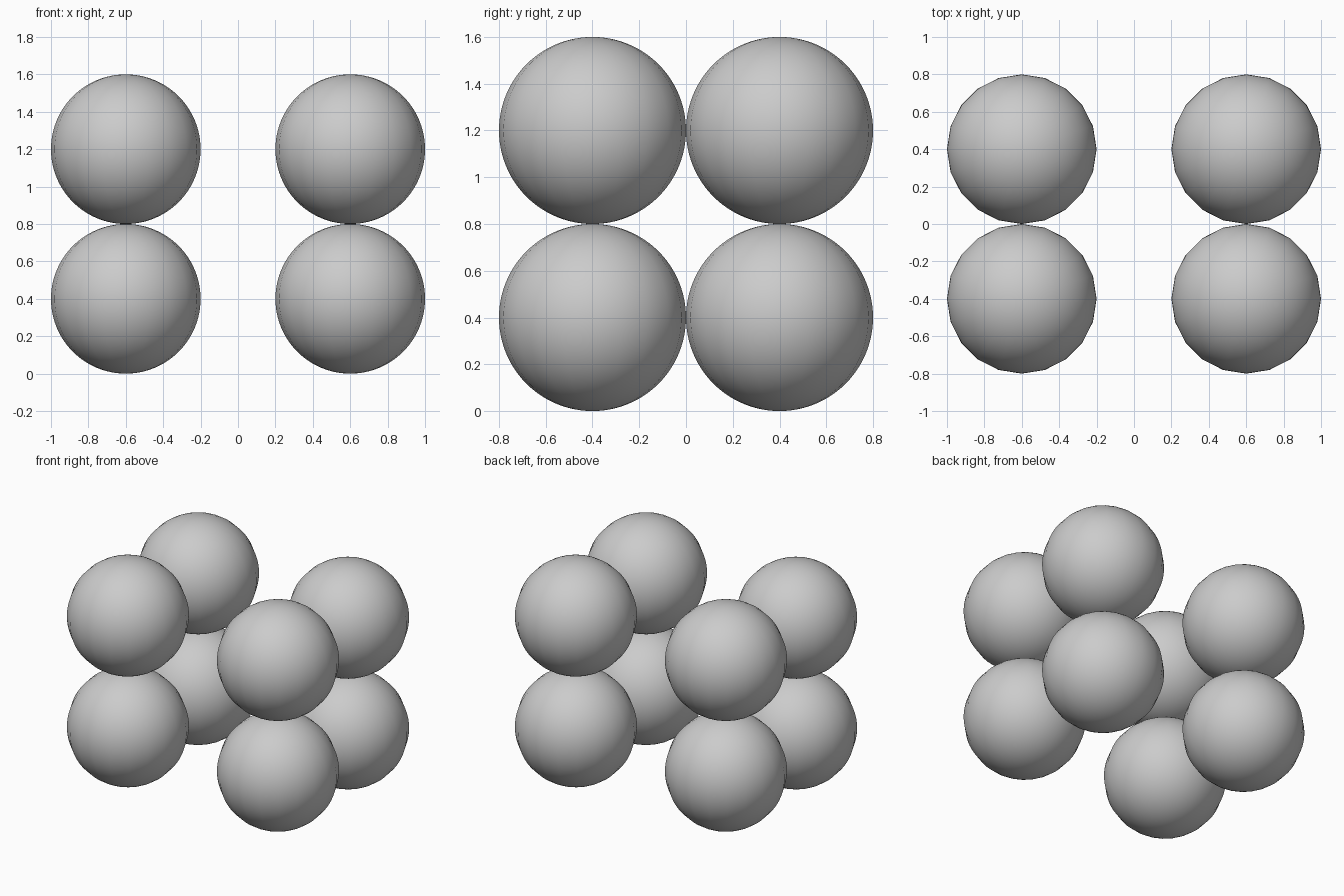
import bpy

if "Cube" in bpy.data.objects:
    bpy.data.objects.remove(bpy.data.objects["Cube"])

RADIUS = 0.4


def ball(name, x, y, z):
    # 20 sides around, finely divided from pole to pole
    bpy.ops.mesh.primitive_uv_sphere_add(
        segments=20, ring_count=48, radius=RADIUS, location=(x, y, z))
    obj = bpy.context.object
    obj.name = name
    bpy.ops.object.shade_smooth()
    return obj


# Eight balls: left/right columns, front/back rows, two layers
for side, x in (("left", -0.6), ("right", 0.6)):
    for row, y in (("front", -RADIUS), ("back", RADIUS)):
        for layer, z in (("lower", RADIUS), ("upper", 3 * RADIUS)):
            ball(f"{layer}_{row}_{side}_ball", x, y, z)
